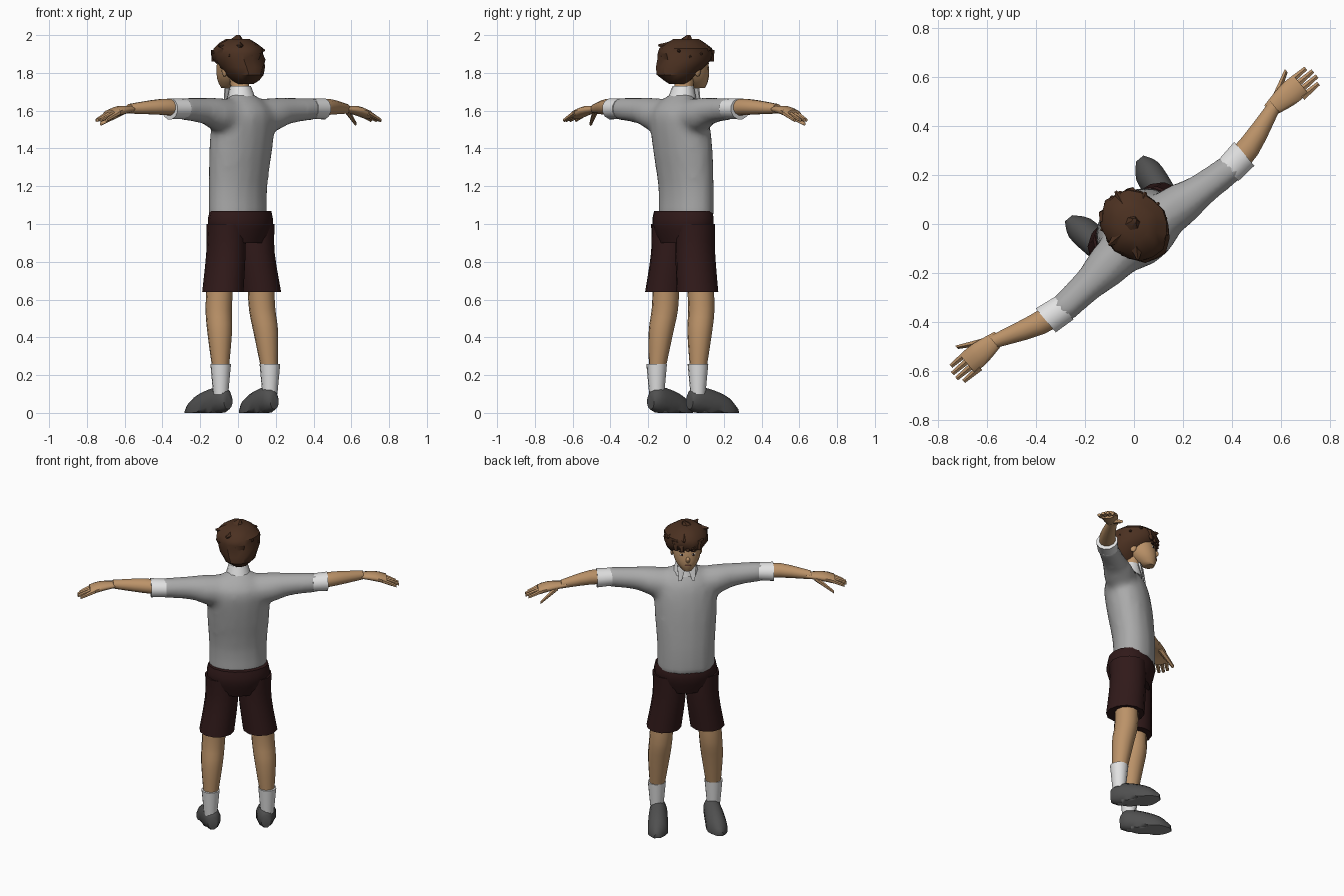
import bpy, bmesh, math, random
from mathutils import Matrix, Vector

random.seed(4)
if "Cube" in bpy.data.objects:
    bpy.data.objects.remove(bpy.data.objects["Cube"])

# Parts are built facing +y, then the whole figure is turned
TURN = Matrix.Rotation(math.radians(40), 4, "Z")
SIDES = (("left", -1), ("right", 1))


def material(name, red, green, blue):
    colour = (red, green, blue, 1)
    mat = bpy.data.materials.new(name)
    mat.use_nodes = True
    mat.diffuse_color = colour
    mat.node_tree.nodes["Principled BSDF"].inputs["Base Color"].default_value = colour
    return mat


skin = material("skin", .5, .29, .14)
grey_cloth = material("grey cloth", .4, .4, .4)
white_cloth = material("white cloth", .76, .76, .76)
maroon_cloth = material("dark maroon cloth", .03, .01, .01)
charcoal = material("charcoal shoe", .08, .08, .08)
sole_grey = material("grey sole", .25, .25, .25)
hair_brown = material("brown hair", .07, .03, .015)
dark_brown = material("dark brown", .02, .01, .01)
lip_red = material("lip", .28, .11, .07)


def smooth_path(keys, steps):
    """Points of a smooth curve through keys (x, y, z, radius)."""
    keys = [Vector(key) for key in keys]
    last = len(keys) - 1
    for i, (here, there) in enumerate(zip(keys, keys[1:])):
        leave = (there - keys[max(i - 1, 0)]) / 2
        arrive = (keys[min(i + 2, last)] - here) / 2
        for step in range(steps):
            t = step / steps
            blend = here.lerp(there, t * t * (3 - 2 * t))
            yield blend + leave * t * (1 - t) ** 2 - arrive * t * t * (1 - t)
    yield keys[last]


def tube(bm, keys, axis="z", flat=1, side=1, sides=12, steps=3, rough=0):
    """Loft rings square to an axis; flat scales the second radius of each ring."""
    rings = []
    for x, y, z, radius in smooth_path(keys, steps):
        ring = []
        for i in range(sides):
            angle = math.tau * (i + .5) / sides
            reach = radius * random.uniform(1 - rough, 1 + rough)
            across, along = reach * math.cos(angle), reach * flat * math.sin(angle)
            offset = {"x": (0, across, along), "y": (across, 0, along), "z": (across, along, 0)}[axis]
            ring.append(bm.verts.new(Vector((x * side, y, z)) + Vector(offset)))
        rings.append(ring)
    for low, high in zip(rings, rings[1:]):
        for i in range(sides):
            bm.faces.new((low[i - 1], low[i], high[i], high[i - 1]))
    bm.faces.new(rings[0])
    bm.faces.new(rings[-1])


def blob(bm, location, size, turn=0):
    matrix = Matrix.Translation(location) @ Matrix.Rotation(turn, 4, "Z") @ Matrix.Diagonal((*size, 1))
    bmesh.ops.create_uvsphere(bm, u_segments=10, v_segments=6, radius=1, matrix=matrix)


def finish(name, bm, *materials, crease=50):
    """Shade smooth with sharp creases, turn the part and add it to the scene."""
    bmesh.ops.recalc_face_normals(bm, faces=bm.faces)
    for face in bm.faces:
        face.smooth = True
    for edge in bm.edges:
        edge.smooth = edge.calc_face_angle(0) < math.radians(crease)
    bm.transform(TURN)
    mesh = bpy.data.meshes.new(name)
    bm.to_mesh(mesh)
    bm.free()
    for mat in materials:
        mesh.materials.append(mat)
    part = bpy.data.objects.new(name, mesh)
    bpy.context.collection.objects.link(part)
    return part


def tube_part(name, mat, keys, **options):
    bm = bmesh.new()
    tube(bm, keys, **options)
    return finish(name, bm, mat)


# Shirt: torso and sleeves fused into one smooth skin
bm = bmesh.new()
tube(bm, [(0, 0, 1.03, .175), (0, 0, 1.2, .175), (0, -.03, 1.45, .19),
          (0, -.05, 1.6, .17), (0, -.04, 1.69, .06)], flat=.72, sides=16)
for _, side in SIDES:
    tube(bm, [(.06, -.05, 1.56, .1), (.2, -.06, 1.58, .09), (.3, -.07, 1.6, .07),
              (.47, -.08, 1.61, .06)], axis="x", side=side)
shirt = finish("shirt", bm, grey_cloth)
fuse = shirt.modifiers.new("fuse", "REMESH")
fuse.mode = "VOXEL"
fuse.voxel_size = .02
fuse.use_smooth_shade = True
relax = shirt.modifiers.new("relax", "SMOOTH")
relax.iterations = 5

# Shorts: hips and two flared legs
bm = bmesh.new()
tube(bm, [(0, -.02, .9, .15), (0, -.02, 1, .19), (0, -.02, 1.07, .18)], flat=.75, sides=16)
for _, side in SIDES:
    tube(bm, [(.1, -.02, 1, .1), (.1, -.02, .85, .1), (.13, -.03, .64, .105)], flat=1.1, side=side)
finish("shorts", bm, maroon_cloth)

# Limbs, mirrored
for label, side in SIDES:
    tube_part(label + "_leg", skin, [(.14, -.02, .7, .07), (.15, -.02, .55, .07), (.16, -.04, .42, .065),
                                     (.17, -.06, .2, .04)], side=side)
    tube_part(label + "_sock", white_cloth, [(.17, -.06, .1, .04), (.17, -.06, .26, .055)], side=side)

    # Shoe with a flat pale sole
    bm = bmesh.new()
    tube(bm, [(.16, -.11, .06, .03), (.16, -.07, .07, .05), (.17, .03, .04, .06), (.18, .13, 0, .06),
              (.19, .19, 0, .02)], axis="y", flat=1.4, side=side)
    for vert in bm.verts:
        vert.co.z = max(vert.co.z, 0)
    for face in bm.faces:
        face.material_index = int(all(vert.co.z < .01 for vert in face.verts))
    finish(label + "_shoe", bm, charcoal, sole_grey)

    tube_part(label + "_cuff", white_cloth, [(.44, -.08, 1.61, .062), (.53, -.07, 1.61, .066)],
              axis="x", flat=.87, side=side)
    tube_part(label + "_forearm", skin, [(.43, -.08, 1.61, .05), (.57, -.06, 1.62, .05), (.75, 0, 1.61, .03)],
              axis="x", flat=.87, side=side)

    # Hand: palm, four fingers and thumb
    bm = bmesh.new()
    tube(bm, [(.72, 0, 1.61, .03), (.82, 0, 1.6, .05), (.89, 0, 1.58, .05)], axis="x", flat=.5, side=side)
    for finger in range(4):
        y = .027 * finger - .045
        tip = .97 - .015 * abs(finger - 1.5)
        tube(bm, [(.86, y, 1.59, .016), (tip, y, 1.55, .01)], axis="x", side=side, sides=6)
    tube(bm, [(.77, .02, 1.6, .02), (.88, .08, 1.53, .01)], axis="x", side=side, sides=6)
    finish(label + "_hand", bm, skin)

    tube_part(label + "_collar_flap", white_cloth, [(.03, .04, 1.72, .03), (.04, .06, 1.63, .01)],
              flat=.4, side=side, sides=6)

# Neck and collar band
tube_part("neck", skin, [(0, -.03, 1.66, .05), (0, 0, 1.8, .05)])
tube_part("collar", white_cloth, [(0, -.03, 1.65, .08), (0, -.02, 1.73, .056)])

# Head with nose and ears
bm = bmesh.new()
tube(bm, [(0, .09, 1.72, .03), (0, .06, 1.77, .07), (0, .03, 1.85, .09), (0, .02, 1.93, .08)],
     flat=1.1, sides=16)
blob(bm, (0, .13, 1.8), (.013, .02, .02))
for _, side in SIDES:
    blob(bm, (.085 * side, .01, 1.81), (.01, .02, .03))
finish("head", bm, skin)

# Facial features
for name, mat, height, depth, size in (("eye_whites", white_cloth, 1.83, .12, (.015, .005, .007)),
                                       ("pupils", dark_brown, 1.83, .124, (.007, .004, .007)),
                                       ("eyebrows", dark_brown, 1.85, .12, (.02, .005, .004))):
    bm = bmesh.new()
    for _, side in SIDES:
        blob(bm, (.034 * side, depth, height), size, turn=-.35 * side)
    finish(name, bm, mat)
bm = bmesh.new()
blob(bm, (0, .135, 1.765), (.02, .005, .004))
finish("mouth", bm, lip_red)

# Tousled hair: rough cap, ring of tufts, overhanging fringe and crown
bm = bmesh.new()
tube(bm, [(0, -.06, 1.74, .04), (0, -.06, 1.79, .095), (0, -.01, 1.87, .127), (0, 0, 1.93, .125),
          (0, 0, 1.98, .06)], flat=1.15, sides=16, steps=2, rough=.07)
tufts = 14
for tuft in range(tufts):
    angle = math.tau * tuft / tufts
    x, y = .1 * math.cos(angle), .12 * math.sin(angle)
    root = Matrix.Translation((x, y, random.uniform(1.89, 1.95)))
    lean = Vector((x, y, random.uniform(-.06, .03))).to_track_quat("Z", "Y").to_matrix().to_4x4()
    bmesh.ops.create_cone(bm, segments=5, radius1=.036, radius2=.005, depth=.07, cap_ends=True,
                          matrix=root @ lean)
for lock in range(-2, 3):
    x = .035 * lock
    tube(bm, [(x, .1, 1.92, .03), (x, .14 - 4 * x * x, 1.86, .01)], sides=5)
tube(bm, [(-.02, 0, 1.95, .06), (.01, .01, 2, .01)], sides=6)
finish("hair", bm, hair_brown, crease=35)
